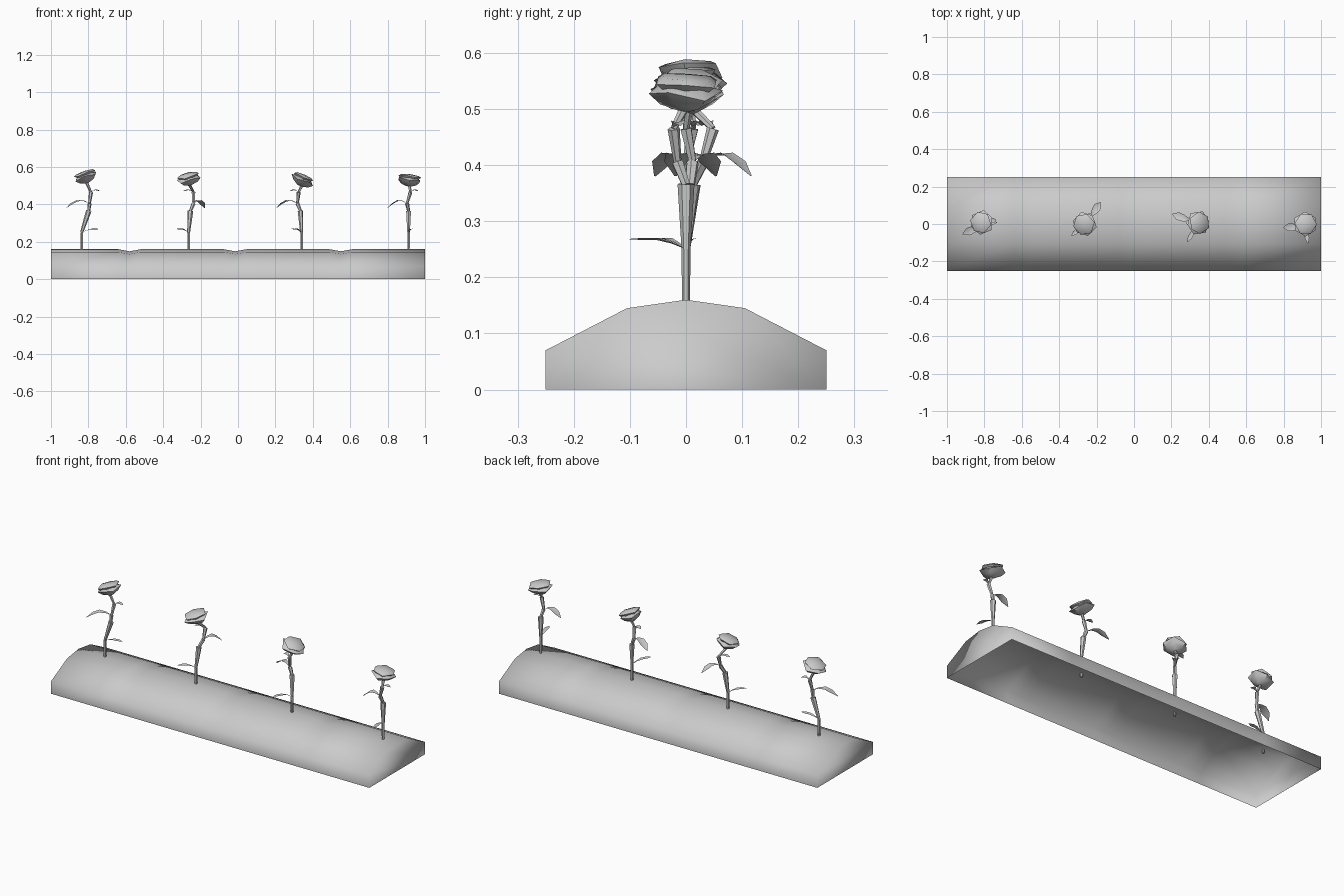
import bpy, bmesh, math
from mathutils import Vector, Matrix

cube = bpy.data.objects.get("Cube")
if cube:
    bpy.data.objects.remove(cube)

grey = bpy.data.materials.new("plain_grey")
grey.use_nodes = True
COLOUR = (0.6, 0.6, 0.6, 1)
grey.diffuse_color = COLOUR
grey.node_tree.nodes["Principled BSDF"].inputs["Base Color"].default_value = COLOUR


def finish(bm, name, angle=None, normals=True):
    """Turn a bmesh into a named, shaded object."""
    if normals:
        bmesh.ops.recalc_face_normals(bm, faces=bm.faces)
    mesh = bpy.data.meshes.new(name)
    bm.to_mesh(mesh)
    bm.free()
    mesh.materials.append(grey)
    for p in mesh.polygons:
        p.use_smooth = True
    if angle:
        mesh.set_sharp_from_angle(angle=math.radians(angle))
    obj = bpy.data.objects.new(name, mesh)
    bpy.context.collection.objects.link(obj)
    return obj


def bridge(bm, a, b, closed=True):
    n = len(a)
    for i in range(n if closed else n - 1):
        j = (i + 1) % n
        bm.faces.new((a[i], a[j], b[j], b[i]))


# Earth mound: hollow underneath, with shallow dips between the plants
def build_mound():
    bm = bmesh.new()
    half = [(-0.25, 0), (-0.25, 0.07), (-0.105, 0.145)]
    profile = half + [(0, 0.16)] + [(-y, z) for y, z in reversed(half)]
    stations = [(-1, 0)]
    for c in (-0.58, -0.015, 0.55):
        stations += [(c - 0.06, 0), (c, 0.011), (c + 0.06, 0)]
    stations.append((1, 0))
    rows = []
    for x, dip in stations:
        rows.append([bm.verts.new((x, y, z - (dip if z > 0.1 else 0)))
                     for y, z in profile])
    for a, b in zip(rows, rows[1:]):
        bridge(bm, a, b, closed=False)
    bm.faces.new(rows[0])
    bm.faces.new(rows[-1])
    finish(bm, "earth_mound")


# Stem: tapered six-sided lengths that flare at every joint
def build_stem(name, joints):
    bm = bmesh.new()
    widths = [(0.007, 0.008), (0.008, 0.015), (0.008, 0.011),
              (0.007, 0.011), (0.006, 0.009)]
    for a, b, (r1, r2) in zip(joints, joints[1:], widths):
        turn = (b - a).to_track_quat("Z", "Y").to_matrix().to_4x4()
        bmesh.ops.create_cone(
            bm, cap_ends=True, segments=6, radius1=r1, radius2=r2,
            depth=(b - a).length,
            matrix=Matrix.Translation((a + b) / 2) @ turn)
    finish(bm, name, 40)


# Leaf: arched, lightly folded blade that ends in a point
def build_leaf(name, start, degrees, length, width, rise, drop):
    bm = bmesh.new()
    a = math.radians(degrees)
    out = Vector((math.cos(a), math.sin(a), 0))
    side = Vector((-out.y, out.x, 0))
    rows = []
    for t, w in ((0, 0.12), (0.25, 0.45), (0.5, 0.9), (0.75, 1), (1, 0.1)):
        z = rise * math.sin(math.pi * min(1, t * 1.1)) + drop * t * t
        mid = start + out * length * t + Vector((0, 0, z))
        edge = side * width * w / 2
        lift = Vector((0, 0, width * w * 0.15))
        rows.append([bm.verts.new(p) for p in
                     (mid - edge + lift, mid, mid + edge + lift)])
    for r, s in zip(rows, rows[1:]):
        bridge(bm, r, s, closed=False)
    for f in bm.faces:
        f.normal_update()
        if f.normal.z < 0:
            f.normal_flip()
    finish(bm, name, 50, normals=False)


# Blossom: two overlapping six-sided tiers of petals on a narrow cup
def build_blossom(name, base, centre, tilt, toward, spin):
    bm = bmesh.new()

    def tier(rings, turn, peak):
        loops = []
        for r, z, wave in rings:
            loop = []
            for i in range(6):
                a = math.tau * i / 6 + turn
                loop.append(bm.verts.new((r * math.cos(a), r * math.sin(a),
                                          z + wave * (-1) ** i)))
            loops.append(loop)
        for p, q in zip(loops, loops[1:]):
            bridge(bm, p, q)
        bm.faces.new(list(reversed(loops[0])))
        top = bm.verts.new((0, 0, peak))
        for i in range(6):
            bm.faces.new((loops[-1][i], loops[-1][(i + 1) % 6], top))

    tier([(0.012, -0.036, 0), (0.045, -0.022, 0.004), (0.066, -0.002, 0.006),
          (0.05, 0.008, 0)], spin, 0.014)
    tier([(0.035, -0.006, 0), (0.06, 0.016, 0.003), (0.048, 0.025, 0.001)],
         spin + 0.45, 0.03)
    a = math.radians(toward)
    axis = Vector((-math.sin(a), math.cos(a), 0))
    bm.transform(Matrix.Translation(centre)
                 @ Matrix.Rotation(math.radians(tilt), 4, axis))
    finish(bm, name, 45)


# Each plant: base x, stem bends, blossom centre and lean, leaf directions
PLANTS = [
    dict(x=-0.836, bends=[(0.038, 0.0), (0.042, 0.0), (0.05, 0.012)],
         head=(0.022, 0.008, 0.55), lean=(20, 180),
         leaves=[(5, 0.105), (204, 0.135), (12, 0.05)]),
    dict(x=-0.264, bends=[(0.01, 0.012), (0.026, 0.03), (0.026, 0.048)],
         head=(0.0, 0.0, 0.538), lean=(17, 215),
         leaves=[(222, 0.095), (55, 0.105), (200, 0.06)]),
    dict(x=0.34, bends=[(-0.006, 0.008), (-0.022, 0.012), (-0.016, 0.0)],
         head=(0.004, 0.006, 0.532), lean=(24, 0),
         leaves=[(240, 0.11), (160, 0.12), (165, 0.05)]),
    dict(x=0.912, bends=[(0.0, 0.0), (-0.008, -0.015), (0.01, -0.022)],
         head=(0.004, 0.0, 0.532), lean=(9, 20),
         leaves=[(280, 0.105), (182, 0.105), (15, 0.045)]),
]

build_mound()
for n, plant in enumerate(PLANTS, 1):
    root = Vector((plant["x"], 0, 0))
    bends = [Vector((bx, by, z)) + root
             for (bx, by), z in zip(plant["bends"], (0.365, 0.405, 0.465))]
    centre = root + Vector(plant["head"])
    low = root + Vector((0, 0, 0.25))
    neck = centre - Vector((0, 0, 0.025))
    build_stem(f"stem_{n}", [root + Vector((0, 0, 0.14)), low] + bends + [neck])
    build_blossom(f"blossom_{n}", bends[-1], centre, *plant["lean"], n * 0.4)
    shapes = [("lower", low, 0.024, 0.012, 0.018),
              ("middle", bends[1], 0.042, 0.018, -0.025),
              ("upper", bends[2], 0.026, 0.01, 0.005)]
    for (part, start, width, rise, drop), (angle, length) in zip(shapes, plant["leaves"]):
        build_leaf(f"{part}_leaf_{n}", start, angle, length, width, rise, drop)
